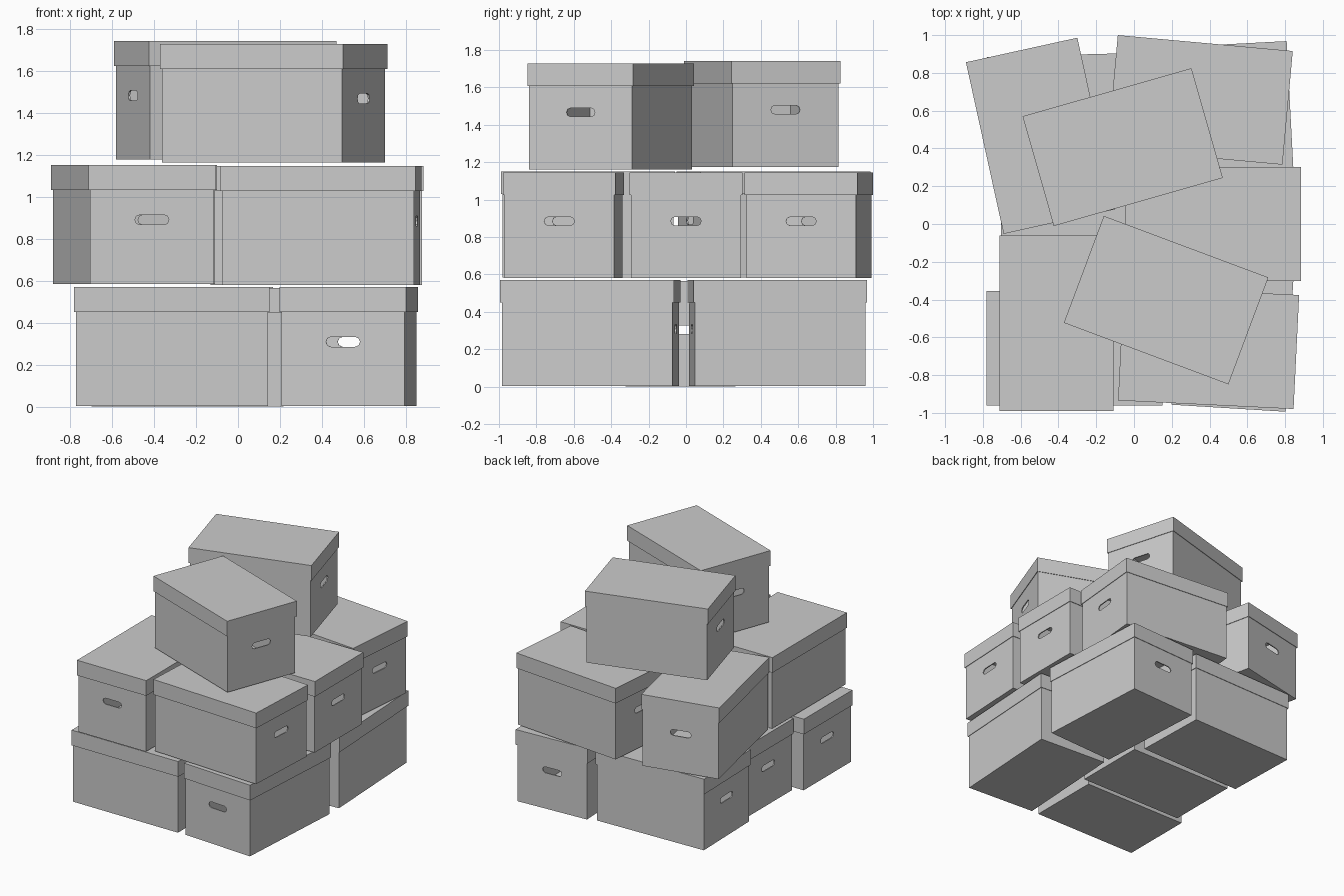
import bpy, bmesh, math
from mathutils import Matrix

if "Cube" in bpy.data.objects:
    bpy.data.objects.remove(bpy.data.objects["Cube"])

BODY = (0.914, 0.588, 0.555)     # outer size of the carton
LID = (0.930, 0.604, 0.120)      # outer size of the lid
HEIGHT = 0.566                   # carton with lid on
WALL, LID_WALL = 0.012, 0.006


def tray(name, size, wall):
    """Open-topped box standing on z = 0."""
    bm = bmesh.new()
    bmesh.ops.create_cube(bm, size=1, matrix=Matrix.Translation((0, 0, size[2] / 2)) @ Matrix.Diagonal((*size, 1)))
    top = max(bm.faces, key=lambda f: f.calc_center_median().z)
    bmesh.ops.inset_region(bm, faces=[top], thickness=wall)
    inner = bmesh.ops.extrude_discrete_faces(bm, faces=[top])["faces"][0]
    bmesh.ops.translate(bm, verts=inner.verts, vec=(0, 0, wall - size[2]))
    bmesh.ops.recalc_face_normals(bm, faces=bm.faces)
    mesh = bpy.data.meshes.new(name)
    bm.to_mesh(mesh)
    bm.free()
    return mesh


def slot_bar(length, height, z):
    """Long bar with rounded slot section, cutting both end walls."""
    r, half = height / 2, (length - height) / 2
    bm = bmesh.new()
    pts = []
    for side in (1, -1):
        for i in range(5):
            a = math.radians(-90 + 45 * i)
            pts.append((side * (half + r * math.cos(a)), side * r * math.sin(a)))
    face = bm.faces.new([bm.verts.new((-0.6, y, z + h)) for y, h in pts])
    ext = bmesh.ops.extrude_face_region(bm, geom=[face])["geom"]
    bmesh.ops.translate(bm, verts=[g for g in ext if isinstance(g, bmesh.types.BMVert)], vec=(1.2, 0, 0))
    bmesh.ops.recalc_face_normals(bm, faces=bm.faces)
    mesh = bpy.data.meshes.new("slot_cutter")
    bm.to_mesh(mesh)
    bm.free()
    return mesh


def add(name, mesh, matrix=Matrix()):
    ob = bpy.data.objects.new(name, mesh)
    bpy.context.collection.objects.link(ob)
    ob.matrix_world = matrix
    return ob


# Master carton with hand slots cut through both short ends
master = add("carton_master", tray("carton_raw", BODY, WALL))
cutter = add("slot_cutter", slot_bar(0.162, 0.047, 0.305))
mod = master.modifiers.new("slots", 'BOOLEAN')
mod.operation, mod.solver, mod.object = 'DIFFERENCE', 'EXACT', cutter
bpy.context.view_layer.update()
deps = bpy.context.evaluated_depsgraph_get()
carton_mesh = bpy.data.meshes.new_from_object(master.evaluated_get(deps))
carton_mesh.name = "carton"
for ob in (master, cutter):
    bpy.data.objects.remove(ob)

# Master lid, a shallow tray turned upside down
lid_mesh = tray("lid", LID, LID_WALL)
lid_mesh.transform(Matrix.Translation((0, 0, HEIGHT)) @ Matrix.Rotation(math.pi, 4, 'X'))

# Stack: name, centre x, centre y, base z, turn in degrees
stack = [
    ("bottom_front_left", -0.315, -0.658, 0.004, 0),
    ("bottom_middle_left", -0.24, -0.03, 0.0, 0),
    ("bottom_back_left", -0.305, 0.595, 0.004, 1.5),
    ("bottom_front_right", 0.528, -0.511, 0.004, 86.5),
    ("bottom_back_right", 0.531, 0.488, 0.004, 93),
    ("middle_front_left", -0.41, -0.525, 0.585, 90),
    ("middle_back_left", -0.495, 0.467, 0.585, 102.4),
    ("middle_back_right", 0.35, 0.657, 0.580, -5.2),
    ("middle_centre_right", 0.418, 0.0, 0.580, 0),
    ("middle_front_right", 0.395, -0.655, 0.580, -2.8),
    ("top_back", -0.06, 0.407, 1.176, 15.9),
    ("top_front", 0.17, -0.403, 1.162, -20.5),
]
for name, x, y, z, turn in stack:
    place = Matrix.Translation((x, y, z)) @ Matrix.Rotation(math.radians(turn), 4, 'Z')
    add(name + "_carton", carton_mesh, place)
    add(name + "_lid", lid_mesh, place)
